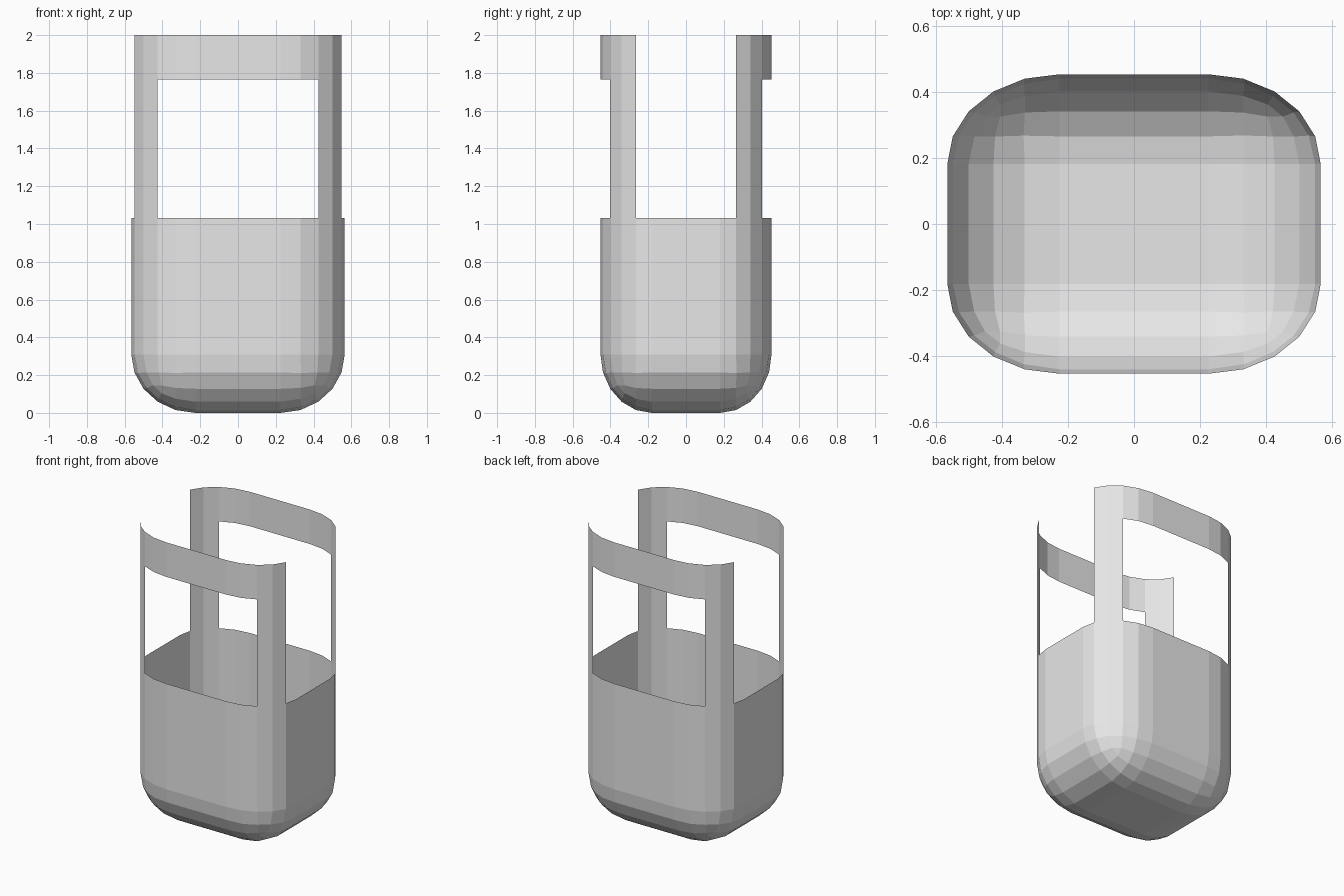
import bpy
import bmesh
from math import sin, cos, pi

HALF_X, HALF_Y = 0.565, 0.453      # half width and depth of the cabin
RIM, LINTEL, TOP = 1.033, 1.764, 2.0
ROUND, STEPS = 0.6, 5              # corner rounding as a share of the half size

if "Cube" in bpy.data.objects:
    bpy.data.objects.remove(bpy.data.objects["Cube"])

grey = bpy.data.materials.new("plain_grey")
grey.use_nodes = True
colour = (0.8, 0.8, 0.8, 1)
grey.diffuse_color = colour
grey.node_tree.nodes["Principled BSDF"].inputs["Base Color"].default_value = colour


def finish(bm, name):
    mesh = bpy.data.meshes.new(name)
    bm.to_mesh(mesh)
    bm.free()
    mesh.materials.append(grey)
    obj = bpy.data.objects.new(name, mesh)
    bpy.context.collection.objects.link(obj)


def corner_point(step):
    """Point on the rounded right-hand corner of the plan, counted from the front."""
    a = step * pi / 2 / STEPS
    return (HALF_X * (1 - ROUND + ROUND * sin(a)),
            -HALF_Y * (1 - ROUND + ROUND * cos(a)))


# Cabin tub: a rounded box, open at the top, with straight walls up to the rim
bm = bmesh.new()
bmesh.ops.create_cube(bm, size=2)
bmesh.ops.bevel(bm, geom=bm.edges[:], offset=ROUND, segments=STEPS,
                profile=0.5, affect='EDGES', clamp_overlap=False)
shoulder = 1 - ROUND - 0.01
lid = [f for f in bm.faces if all(v.co.z > shoulder for v in f.verts)]
bmesh.ops.delete(bm, geom=lid, context='FACES')
for v in bm.verts:
    if v.co.z > shoulder:
        v.co.z = 1
    v.co = (v.co.x * HALF_X, v.co.y * HALF_Y, (v.co.z + 1) * RIM / 2)
finish(bm, "cabin_tub")

# Window frames: two corner posts joined by a header band, front and back
for name, side in (("front_frame", 1), ("back_frame", -1)):
    bm = bmesh.new()
    right = [corner_point(s) for s in range(STEPS)]
    path = [(-x, y) for x, y in reversed(right)] + right
    columns = [[bm.verts.new((side * x, side * y, z)) for z in (RIM, LINTEL, TOP)]
               for x, y in path]
    last = len(columns) - 2
    for i, (a, b) in enumerate(zip(columns, columns[1:])):
        bm.faces.new((a[1], b[1], b[2], a[2]))
        if i < 2 or i > last - 2:
            bm.faces.new((a[0], b[0], b[1], a[1]))
    finish(bm, name)
